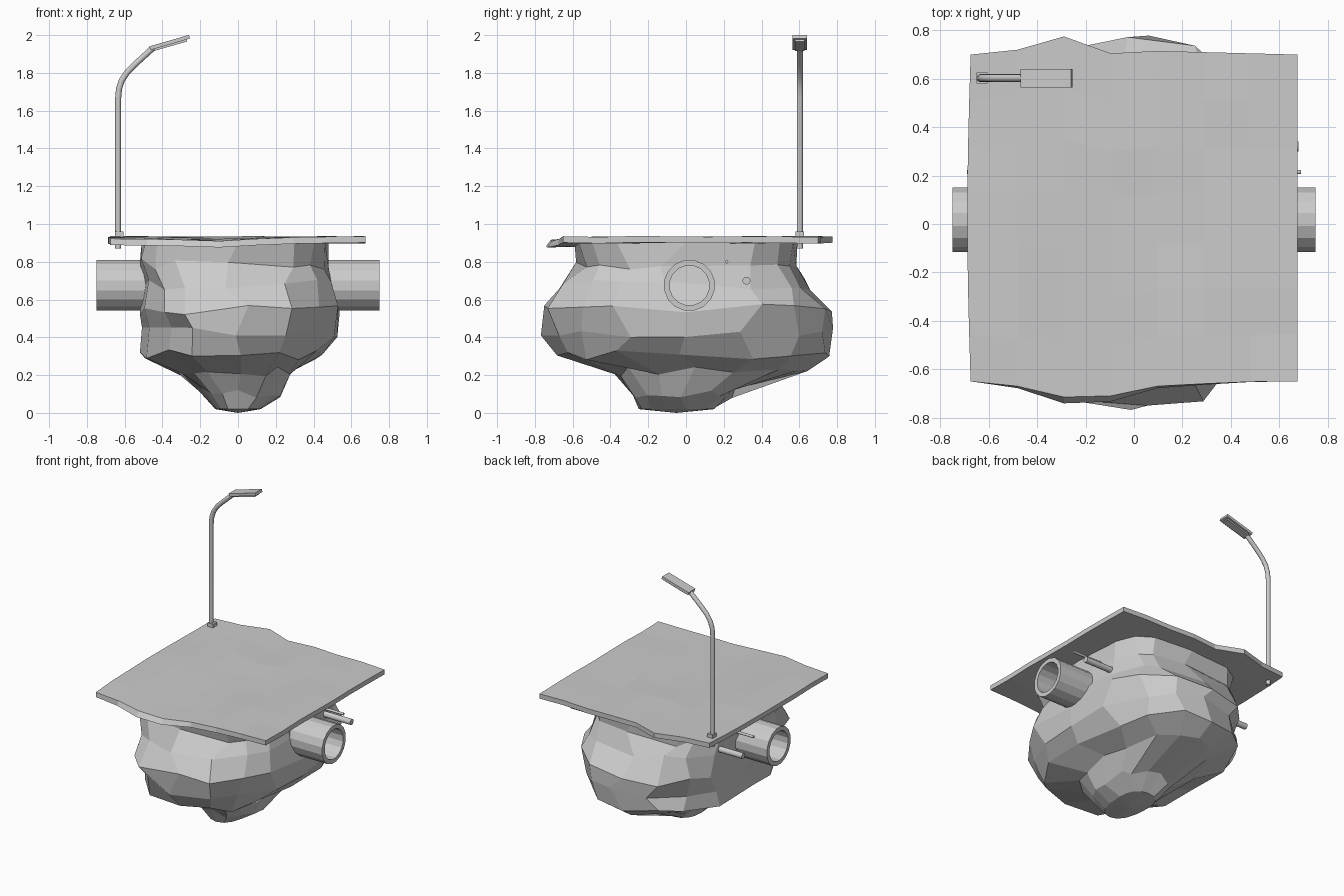
import bpy, bmesh, math, random
from mathutils import Vector, Matrix

if "Cube" in bpy.data.objects:
    bpy.data.objects.remove(bpy.data.objects["Cube"])

random.seed(4)


def make_object(name, bm, smooth=False):
    bmesh.ops.recalc_face_normals(bm, faces=bm.faces)
    mesh = bpy.data.meshes.new(name)
    bm.to_mesh(mesh)
    bm.free()
    ob = bpy.data.objects.new(name, mesh)
    bpy.context.collection.objects.link(ob)
    if smooth:
        bpy.ops.object.select_all(action='DESELECT')
        ob.select_set(True)
        bpy.context.view_layer.objects.active = ob
        bpy.ops.object.shade_smooth_by_angle(angle=math.radians(50))
    return ob


def loft(bm, rings, closed=False):
    """Skin rings of points; closed joins the last ring to the first."""
    vs = [[bm.verts.new(p) for p in r] for r in rings]
    n = len(vs[0])
    pairs = list(zip(vs, vs[1:])) + ([(vs[-1], vs[0])] if closed else [])
    for a, b in pairs:
        for i in range(n):
            j = (i + 1) % n
            bm.faces.new((a[i], a[j], b[j], b[i]))
    return vs


def box(name, center, size, tilt=0):
    bm = bmesh.new()
    m = Matrix.Translation(center) @ Matrix.Rotation(-tilt, 4, 'Y') @ Matrix.Diagonal((*size, 1))
    bmesh.ops.create_cube(bm, size=1, matrix=m)
    return make_object(name, bm)


def x_ring(x, y, z, r, n):
    return [(x, y + r * math.cos(2 * math.pi * (i + .5) / n),
             z + r * math.sin(2 * math.pi * (i + .5) / n)) for i in range(n)]


# faceted rock mass: z, x min, x max, y min, y max, squareness exponent
levels = [(.90, -.51, .48, -.59, .59, .50), (.79, -.53, .48, -.57, .58, .55),
          (.68, -.51, .51, -.66, .68, .65), (.55, -.52, .56, -.78, .77, .8),
          (.43, -.51, .53, -.76, .77, .85), (.31, -.53, .45, -.71, .76, .85),
          (.215, -.33, .29, -.38, .64, .85), (.10, -.20, .23, -.30, .26, .85),
          (.02, -.12, .12, -.25, .15, .85)]
N = 16
rings = []
for k, (z, x0, x1, y0, y1, e) in enumerate(levels):
    ring = []
    inner = 0 < k < len(levels) - 1
    for i in range(N):
        a = 2 * math.pi * (i + random.uniform(-.2, .2) * inner) / N
        c, s = math.cos(a), math.sin(a)
        x = math.copysign(abs(c) ** e, c) * (x1 if c > 0 else -x0)
        y = math.copysign(abs(s) ** e, s) * (y1 if s > 0 else -y0)
        f = 1 + random.uniform(-.045, .025) * inner
        ring.append((x * f, y * f, z + random.uniform(-.03, .03) * inner))
    rings.append(ring)
bm = bmesh.new()
vs = loft(bm, rings)
bm.faces.new(vs[0])
tip = bm.verts.new((0, -.05, 0))
for i in range(N):
    bm.faces.new((vs[-1][i], vs[-1][(i + 1) % N], tip))
make_object("rock_base", bm)

# uneven ground slab with ragged front and back edges
back = [.70, .72, .775, .705, .715, .71, .705, .70]
front = [-.65, -.67, -.715, -.71, -.67, -.66, -.652, -.65]
drop = [.008, .014, .02, .022, .012, .004, 0, 0]
bm = bmesh.new()
grid = []
for j in range(8):
    v = j / 7
    row = []
    for i in range(8):
        x = -.675 + 1.35 * i / 7
        if i == 0:
            x -= .014 * math.sin(math.pi * v)
        y = front[i] + (back[i] - front[i]) * v
        z = .937 - drop[i] * (1 - v) ** 2 - random.uniform(0, .007)
        row.append(bm.verts.new((x, y, z)))
    grid.append(row)
for j in range(7):
    for i in range(7):
        bm.faces.new((grid[j][i], grid[j][i + 1], grid[j + 1][i + 1], grid[j + 1][i]))
under = bmesh.ops.extrude_face_region(bm, geom=bm.faces[:], use_keep_orig=True)["geom"]
for v in under:
    if isinstance(v, bmesh.types.BMVert):
        v.co.z -= .034
        if v.co.y < -.64:          # lower front lip juts forward
            v.co.y -= max(0, -v.co.y - .65) * .4
make_object("ground_slab", bm)

# hollow drain pipe and two thin service pipes on each side
for side, label in ((1, "right"), (-1, "left")):
    bm = bmesh.new()
    loft(bm, [x_ring(side * x, .018, .675, r, 16) for x, r in
              ((.35, .136), (.75, .136), (.75, .106), (.35, .106))], closed=True)
    make_object("drain_pipe_" + label, bm)
    for nm, y, z, r, end in (("water_pipe_", .32, .70, .021, .68),
                             ("cable_conduit_", .215, .80, .009, .69)):
        bm = bmesh.new()
        vs = loft(bm, [x_ring(side * x, y, z, r, 12) for x in (.35, end)])
        for cap in vs:
            bm.faces.new(cap)
        make_object(nm + label, bm, smooth=True)

# street lamp: bent pole swept along a path in the xz plane
LX, LY = -.635, .603
path = [(LX, .87), (LX, 1.66), (-.63, 1.715), (-.615, 1.76), (-.585, 1.805),
        (-.54, 1.85), (-.45, 1.932)]
rings = []
for k, (x, z) in enumerate(path):
    p, q = path[max(k - 1, 0)], path[min(k + 1, len(path) - 1)]
    d = Vector((q[0] - p[0], 0, q[1] - p[1])).normalized()
    side = Vector((0, 1, 0))
    up = side.cross(d)
    rings.append([Vector((x, LY, z)) + .016 * (math.cos(t) * side + math.sin(t) * up)
                  for t in (2 * math.pi * i / 12 for i in range(12))])
bm = bmesh.new()
vs = loft(bm, rings)
bm.faces.new(vs[0])
bm.faces.new(vs[-1])
make_object("lamp_pole", bm, smooth=True)

# lamp foot and tilted lamp head
box("lamp_foot", (LX + .007, LY, .942), (.045, .045, .034))
tilt = math.radians(16)
box("lamp_head", (-.362, LY, 1.961), (.218, .076, .020), tilt)
box("lamp_glass", (-.358, LY, 1.948), (.18, .05, .014), tilt)
